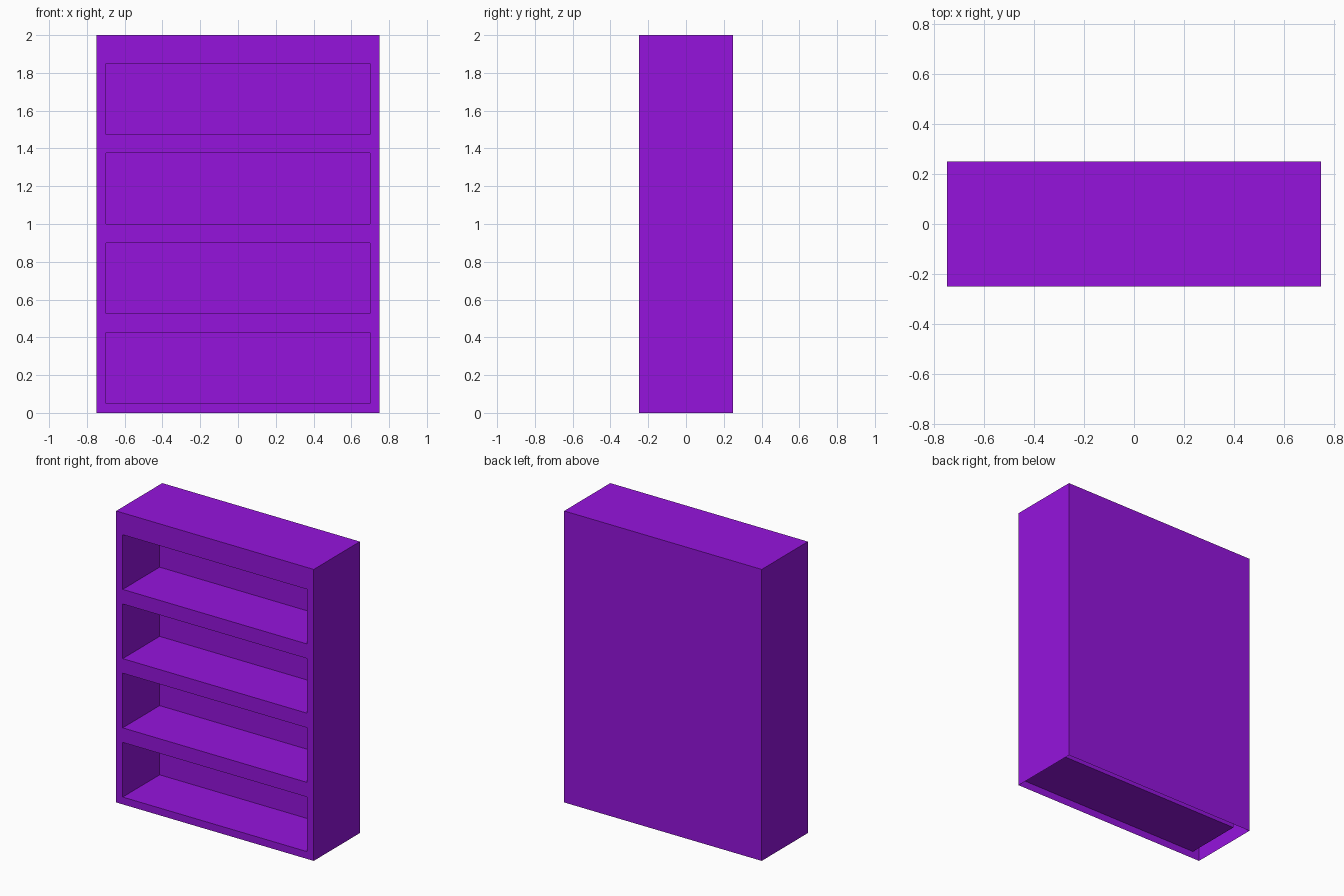
import bpy, bmesh
from mathutils import Vector

if "Cube" in bpy.data.objects:
    bpy.data.objects.remove(bpy.data.objects["Cube"])

WIDTH, DEPTH, HEIGHT = 1.5, 0.5, 2.0
OPEN_X = 0.7            # half width of each opening
OPEN_H = 0.375          # opening height
PITCH = 0.475           # opening height plus shelf thickness
FIRST_Z = 0.05          # floor of the lowest opening
OPEN_DEPTH = 0.4
FRONT = -DEPTH / 2

bm = bmesh.new()

# outer case: a box with an open underside
bmesh.ops.create_cube(bm, size=1)
bmesh.ops.scale(bm, vec=(WIDTH, DEPTH, HEIGHT), verts=bm.verts)
bmesh.ops.translate(bm, vec=(0, 0, HEIGHT / 2), verts=bm.verts)
bm.normal_update()
bmesh.ops.delete(bm, geom=[f for f in bm.faces if f.normal.z < -0.5],
                 context='FACES_ONLY')


def front_faces():
    return [f for f in bm.faces if f.normal.y < -0.5]


def cut_front(point, normal):
    faces = front_faces()
    edges = list({e for f in faces for e in f.edges})
    verts = list({v for f in faces for v in f.verts})
    bmesh.ops.bisect_plane(bm, geom=verts + edges + faces, dist=1e-5,
                           plane_co=point, plane_no=normal)
    bm.normal_update()


# face frame: divide the front into frame strips and openings
for x in (-OPEN_X, OPEN_X):
    cut_front((x, 0, 0), (1, 0, 0))
levels = [FIRST_Z + i * PITCH for i in range(4)]
for z in levels:
    cut_front((0, 0, z), (0, 0, 1))
    cut_front((0, 0, z + OPEN_H), (0, 0, 1))


def is_opening(face):
    c = face.calc_center_median()
    return abs(c.x) < OPEN_X and any(z < c.z < z + OPEN_H for z in levels)


# shelf compartments: push the openings back into the case
cells = [f for f in front_faces() if is_opening(f)]
pushed = bmesh.ops.extrude_discrete_faces(bm, faces=cells)['faces']
bmesh.ops.translate(bm, vec=Vector((0, OPEN_DEPTH, 0)),
                    verts=list({v for f in pushed for v in f.verts}))
bm.normal_update()

mesh = bpy.data.meshes.new("bookcase")
bm.to_mesh(mesh)
bm.free()

purple = bpy.data.materials.new("purple")
purple.diffuse_color = (0.3, 0.007, 0.72, 1)
purple.use_nodes = True
purple.node_tree.nodes["Principled BSDF"].inputs["Base Color"].default_value = purple.diffuse_color
mesh.materials.append(purple)
bpy.context.collection.objects.link(bpy.data.objects.new("bookcase", mesh))
